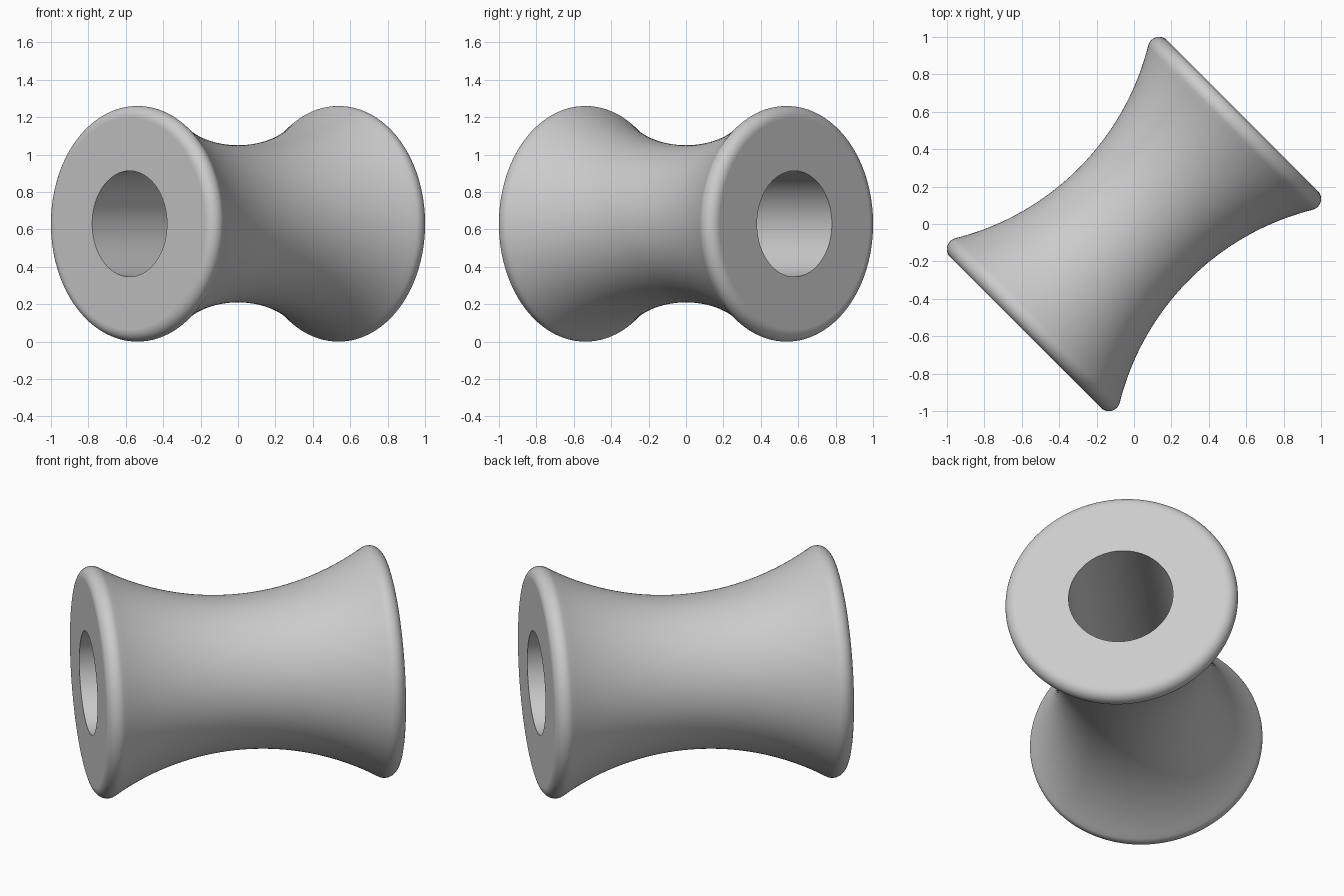
import bpy, bmesh
from math import sin, cos, pi, atan2, hypot
from mathutils import Matrix, Vector

cube = bpy.data.objects.get("Cube")
if cube:
    bpy.data.objects.remove(cube, do_unlink=True)

# Main dimensions
HALF_LENGTH, RIM_R, WAIST_R, BORE_R, FILLET = 0.82, 0.63, 0.42, 0.283, 0.06
SEGMENTS = 128

# Waist arc meets the rim rounding tangentially
fx, fr = HALF_LENGTH - FILLET, RIM_R - FILLET
drop = fr - WAIST_R
arc_r = (fx**2 + drop**2 - FILLET**2) / (2 * (drop + FILLET))
centre_r = WAIST_R + arc_r
sweep = atan2(fx, centre_r - fr)
end_angle = pi / 2 + sweep


def half_profile(arc_steps=24, fillet_steps=12):
    """Axial/radial points from the waist out to the bore edge."""
    pts = [(arc_r * sin(sweep * i / arc_steps),
            centre_r - arc_r * cos(sweep * i / arc_steps))
           for i in range(arc_steps + 1)]
    for i in range(1, fillet_steps + 1):
        a = end_angle * (1 - i / fillet_steps)
        pts.append((fx + FILLET * cos(a), fr + FILLET * sin(a)))
    return pts + [(HALF_LENGTH, BORE_R)]


# Closed outline: mirrored half profiles, joined through the bore
right = half_profile()
outline = [(-x, r) for x, r in reversed(right[1:])] + right

bm = bmesh.new()
rings = []
for x, r in outline:
    rings.append([bm.verts.new((x, r * cos(2 * pi * k / SEGMENTS), r * sin(2 * pi * k / SEGMENTS)))
                  for k in range(SEGMENTS)])
for a, b in zip(rings, rings[1:] + rings[:1]):
    for k in range(SEGMENTS):
        n = (k + 1) % SEGMENTS
        bm.faces.new((a[k], a[n], b[n], b[k]))
bmesh.ops.recalc_face_normals(bm, faces=bm.faces)

# Lay the axis along the diagonal and stand the rims on the ground
bm.transform(Matrix.Translation((0, 0, RIM_R)) @ Matrix.Rotation(pi / 4, 4, 'Z'))
mesh = bpy.data.meshes.new("spool_roller")
bm.to_mesh(mesh)
bm.free()

roller = bpy.data.objects.new("spool_roller", mesh)
bpy.context.collection.objects.link(roller)
bpy.context.view_layer.objects.active = roller
roller.select_set(True)
bpy.ops.object.shade_smooth_by_angle(angle=pi / 6)

# Keep the annular end faces flat
axis = Vector((1, 1, 0)).normalized()
for poly in mesh.polygons:
    if abs(poly.normal.dot(axis)) > 0.9999:
        poly.use_smooth = False

# Plain grey
grey = bpy.data.materials.new("light_grey")
grey.use_nodes = True
colour = (0.6, 0.6, 0.6, 1)
grey.diffuse_color = colour
grey.node_tree.nodes["Principled BSDF"].inputs["Base Color"].default_value = colour
mesh.materials.append(grey)
